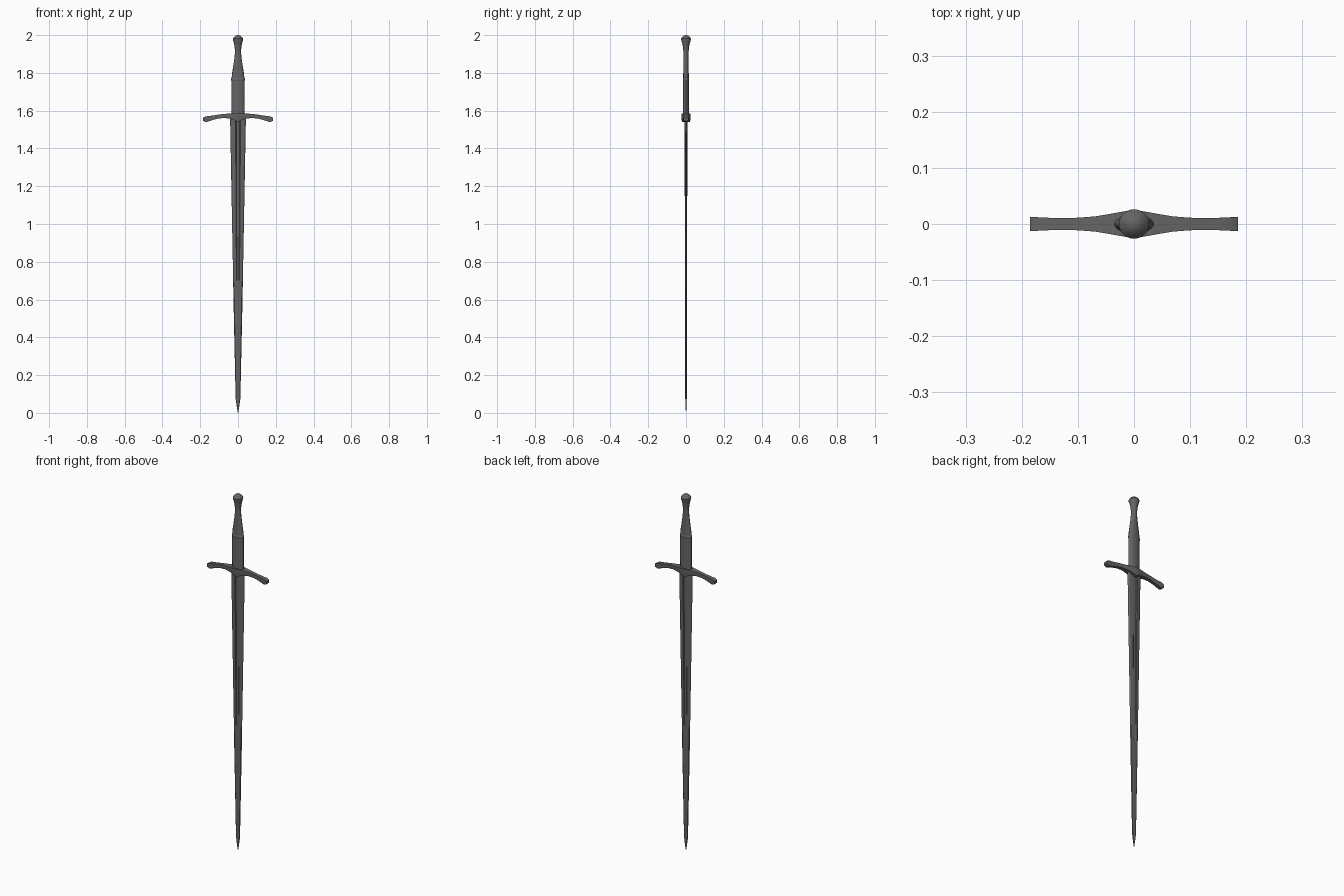
import bpy, bmesh, math

if "Cube" in bpy.data.objects:
    bpy.data.objects.remove(bpy.data.objects["Cube"])

# Dark steel for every part
steel = bpy.data.materials.new("dark_steel")
steel.diffuse_color = (0.13, 0.13, 0.13, 1)
steel.use_nodes = True
steel.node_tree.nodes["Principled BSDF"].inputs["Base Color"].default_value = steel.diffuse_color


def loft(name, rings, angle=30):
    """Skin a list of equal-sized closed rings and cap both ends."""
    bm = bmesh.new()
    loops = [[bm.verts.new(p) for p in ring] for ring in rings]
    n = len(loops[0])
    for a, b in zip(loops, loops[1:]):
        for i in range(n):
            j = (i + 1) % n
            bm.faces.new((a[i], a[j], b[j], b[i]))
    bm.faces.new(loops[0])
    bm.faces.new(loops[-1])
    bmesh.ops.remove_doubles(bm, verts=bm.verts, dist=1e-5)
    bmesh.ops.recalc_face_normals(bm, faces=bm.faces)
    me = bpy.data.meshes.new(name)
    bm.to_mesh(me)
    bm.free()
    me.materials.append(steel)
    ob = bpy.data.objects.new(name, me)
    bpy.context.collection.objects.link(ob)
    bpy.ops.object.select_all(action='DESELECT')
    ob.select_set(True)
    bpy.context.view_layer.objects.active = ob
    bpy.ops.object.shade_smooth_by_angle(angle=math.radians(angle))
    return ob


def ellipse(rx, ry, z, n=24):
    return [(rx * math.cos(2 * math.pi * i / n), ry * math.sin(2 * math.pi * i / n), z)
            for i in range(n)]


def blade_ring(z, w, t, groove):
    half = [(1, 0), (0.82, 0.75), (0.32, 1), (0.22, 1 - groove)]
    front = half + [(-x, y) for x, y in reversed(half)]
    back = [(-x, -y) for x, y in front[1:-1]]
    return [(x * w, y * t, z) for x, y in front + back]


# Blade: tapered, sharpened edges, shallow groove fading towards the point
loft("blade", [blade_ring(*s) for s in (
    (0.0, 0.0008, 0.0006, 0), (0.03, 0.006, 0.0025, 0), (0.075, 0.0125, 0.004, 0),
    (0.6, 0.024, 0.005, 0), (0.7, 0.0257, 0.0055, 0.4),
    (1.3, 0.037, 0.007, 0.5), (1.57, 0.042, 0.008, 0.5))], 12)


# Crossguard: bowed bar that swells at the centre and flares at the ends
def guard_ring(x, top, bottom, d):
    return [(x, -d * 0.85, bottom), (x, -d, (top + bottom) / 2), (x, -d, top),
            (x, d, top), (x, d, (top + bottom) / 2), (x, d * 0.85, bottom)]


arm = [(0.0, 1.586, 1.541, 0.025), (0.018, 1.586, 1.549, 0.0225), (0.04, 1.585, 1.557, 0.0185),
       (0.07, 1.583, 1.561, 0.0135), (0.1, 1.58, 1.559, 0.0112), (0.13, 1.575, 1.552, 0.0105),
       (0.155, 1.571, 1.543, 0.0112), (0.17, 1.57, 1.539, 0.012), (0.185, 1.562, 1.546, 0.0125)]
sections = [(-x, t, b, d) for x, t, b, d in reversed(arm[1:])] + arm
loft("crossguard", [guard_ring(*s) for s in sections], 35)

# Lower grip
loft("lower_grip", [ellipse(*s) for s in (
    (0.034, 0.016, 1.575), (0.0345, 0.0155, 1.67), (0.035, 0.015, 1.762))])

# Slim raised band between the grip halves
loft("grip_band", [ellipse(*s) for s in (
    (0.034, 0.015, 1.757), (0.0358, 0.0168, 1.761), (0.0358, 0.0168, 1.769),
    (0.034, 0.015, 1.773))])

# Upper grip narrowing to the neck
loft("upper_grip", [ellipse(*s) for s in (
    (0.035, 0.015, 1.765), (0.031, 0.0145, 1.80), (0.0245, 0.0138, 1.84),
    (0.0185, 0.0132, 1.88), (0.0163, 0.0135, 1.91), (0.017, 0.0145, 1.935))])

# Flared pommel with a crisp rim and a low domed cap
loft("pommel", [ellipse(*s) for s in (
    (0.0162, 0.0142, 1.915), (0.018, 0.0165, 1.94), (0.0225, 0.021, 1.96),
    (0.0268, 0.0258, 1.975), (0.0272, 0.0262, 1.981), (0.02, 0.0195, 1.991),
    (0.011, 0.011, 1.9975), (0.004, 0.004, 2.0))])
